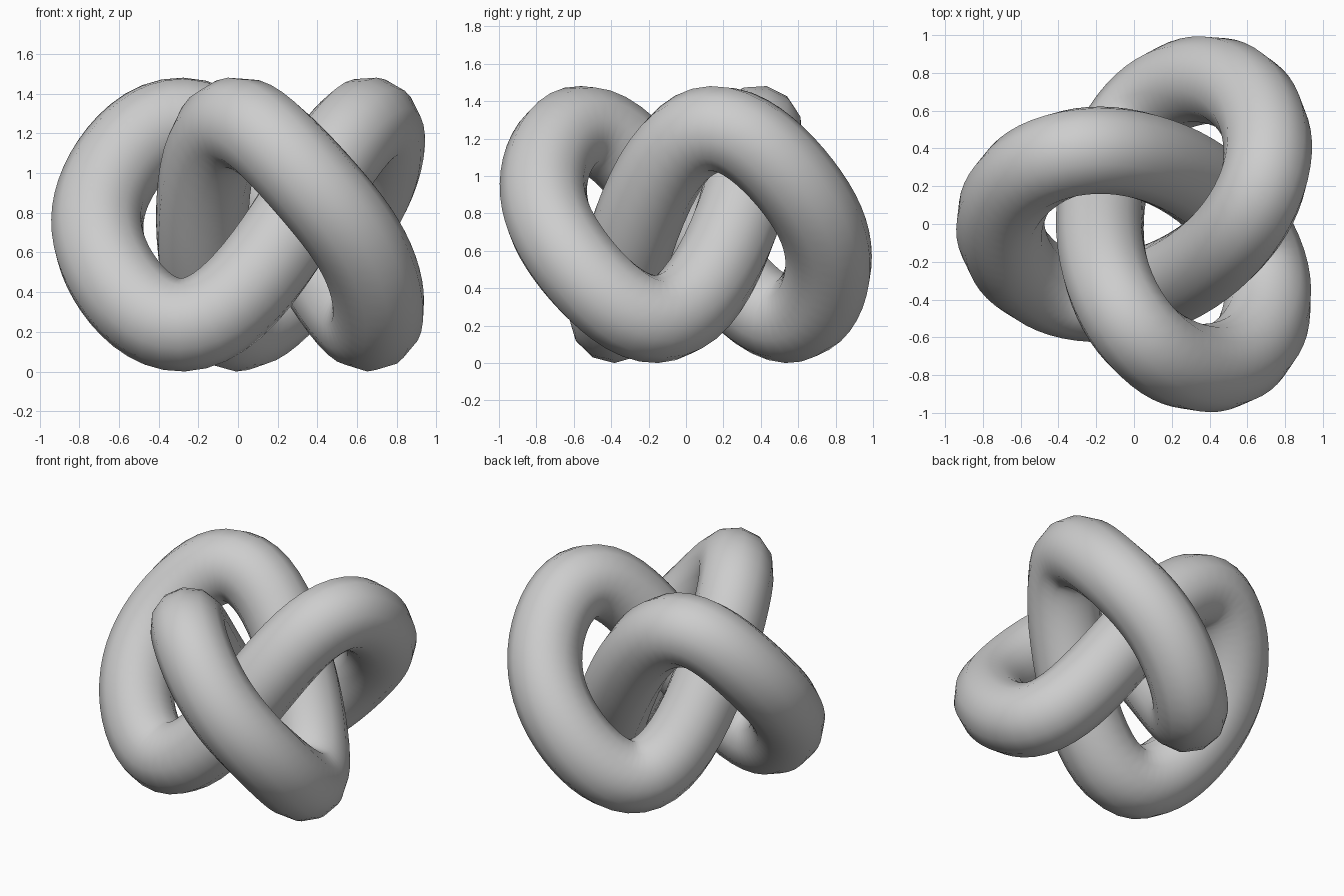
import bpy
from math import sin, cos, tau

cube = bpy.data.objects.get("Cube")
if cube:
    bpy.data.objects.remove(cube, do_unlink=True)

# Trefoil centre line: a big double loop plus a small counter-rotating loop,
# with a skewed wave in height so each lobe peaks late
BIG, SMALL = 0.569, 0.264
RISE, SKEW = 0.488, 0.15
TUBE, STEPS = 0.235, 132
SHIFT_X, MID_Z = 0.124, 0.743


def knot_point(t):
    return (SHIFT_X - BIG * cos(2 * t) - SMALL * cos(t),
            BIG * sin(2 * t) - SMALL * sin(t),
            MID_Z + RISE * (sin(3 * t) - SKEW * sin(6 * t)))


curve = bpy.data.curves.new("knot_tube", 'CURVE')
curve.dimensions = '3D'
curve.twist_mode = 'MINIMUM'
curve.bevel_depth = TUBE
curve.bevel_resolution = 4
spline = curve.splines.new('POLY')
spline.points.add(STEPS - 1)
for i, point in enumerate(spline.points):
    point.co = (*knot_point(tau * i / STEPS), 1)
spline.use_cyclic_u = True

knot = bpy.data.objects.new("knot_tube", curve)
bpy.context.collection.objects.link(knot)

# Plain grey material
grey = bpy.data.materials.new("mid_grey")
grey.use_nodes = True
colour = (0.61, 0.61, 0.61, 1)
grey.diffuse_color = colour
for node in grey.node_tree.nodes:
    if node.type == 'BSDF_PRINCIPLED':
        node.inputs["Base Color"].default_value = colour
curve.materials.append(grey)

# Turn the tube into a smooth mesh
bpy.ops.object.select_all(action='DESELECT')
knot.select_set(True)
bpy.context.view_layer.objects.active = knot
bpy.ops.object.convert(target='MESH')
bpy.ops.object.shade_smooth()
